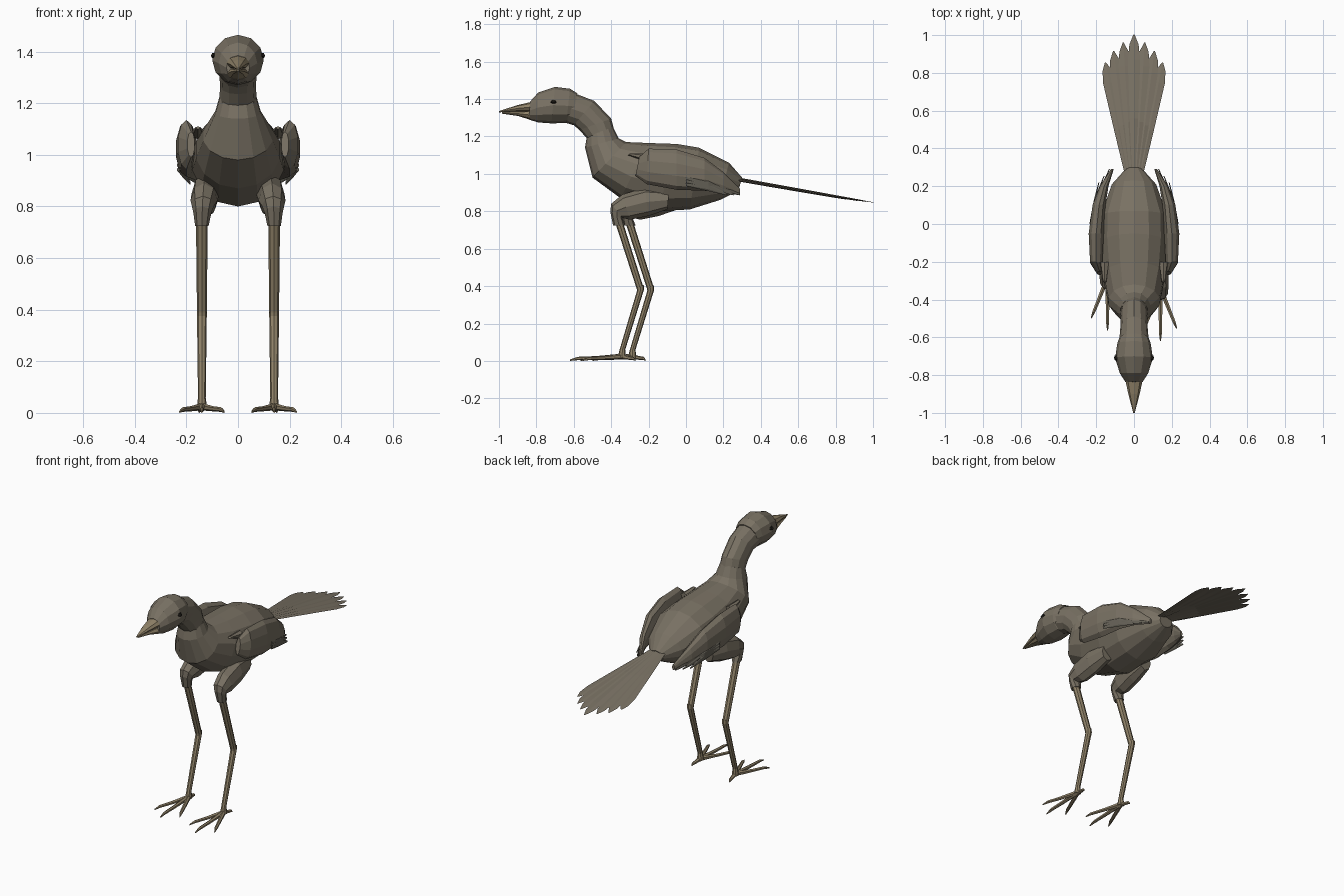
import bpy, bmesh
from math import sin, cos, pi, radians
from mathutils import Matrix, Vector


def material(name, rgb):
    m = bpy.data.materials.new(name)
    m.diffuse_color = (*rgb, 1)
    return m


PLUMAGE = material("plumage", (0.19, 0.165, 0.125))
DARK = material("dark_feather", (0.13, 0.12, 0.095))
HORN = material("horn", (0.28, 0.225, 0.14))
BLACK = material("black", (0.015, 0.013, 0.01))


def loft(name, rings, mat, n=12, x=0, side=1, matrix=Matrix()):
    """Capped skin over rings: (y, z) of one edge, (y, z) of the other, half width, x offset."""
    bm = bmesh.new()
    loops = []
    for y1, z1, y2, z2, w, *dx in rings:
        cx = x + (dx[0] if dx else 0)
        loop = []
        for i in range(n):
            a = 2 * pi * i / n
            t = (1 - cos(a)) / 2
            p = matrix @ Vector((cx + w * sin(a), y1 + (y2 - y1) * t, z1 + (z2 - z1) * t))
            loop.append(bm.verts.new((p.x * side, p.y, p.z)))
        loops.append(loop)
    for a, b in zip(loops, loops[1:]):
        for i in range(n):
            j = (i + 1) % n
            bm.faces.new((a[i], a[j], b[j], b[i]))
    bm.faces.new(loops[0])
    bm.faces.new(loops[-1])
    bmesh.ops.recalc_face_normals(bm, faces=bm.faces)
    me = bpy.data.meshes.new(name)
    bm.to_mesh(me)
    bm.free()
    me.materials.append(mat)
    ob = bpy.data.objects.new(name, me)
    bpy.context.collection.objects.link(ob)
    return ob


# Body, neck and head
loft("body", [(-.53, 1.20, -.39, 1.25, .072), (-.54, 1.14, -.36, 1.19, .09),
              (-.50, .98, -.32, 1.17, .138), (-.35, .87, -.20, 1.165, .167),
              (-.15, .80, -.05, 1.16, .182), (.02, .81, .07, 1.14, .178),
              (.18, .86, .23, 1.06, .12), (.28, .91, .30, .98, .045)], PLUMAGE, 14)
loft("neck", [(-.53, 1.19, -.38, 1.22, .072), (-.57, 1.235, -.40, 1.295, .07),
              (-.60, 1.26, -.49, 1.39, .072), (-.65, 1.275, -.58, 1.425, .078)], PLUMAGE)
loft("head", [(-.61, 1.29, -.58, 1.43, .075), (-.64, 1.272, -.62, 1.455, .088),
              (-.72, 1.27, -.70, 1.465, .1), (-.79, 1.275, -.79, 1.435, .075),
              (-.84, 1.29, -.835, 1.385, .045)], PLUMAGE)

# Bill in two halves
loft("upper_bill", [(-.835, 1.33, -.835, 1.383, .044), (-.90, 1.333, -.90, 1.368, .03),
                    (-1.0, 1.329, -1.0, 1.336, .004)], HORN, 8)
loft("lower_bill", [(-.835, 1.29, -.835, 1.34, .042), (-.90, 1.31, -.90, 1.335, .026),
                    (-.985, 1.322, -.985, 1.33, .004)], HORN, 8)

# Tail fan: flat feathers fanned out and sloping down
for k in range(-3, 4):
    length = .755 - .042 * abs(k) if abs(k) < 3 else .615
    m = (Matrix.Translation((.012 * k, .26, .978 - .003 * abs(k)))
         @ Matrix.Rotation(radians(-10), 4, 'X') @ Matrix.Rotation(radians(-3.6 * k), 4, 'Z'))
    loft("tail_feather", [(0, -.006, 0, .006, .012), (length * .4, -.005, length * .4, .005, .023),
                          (length * .82, -.003, length * .82, .003, .033),
                          (length * .93, -.002, length * .93, .002, .024),
                          (length, -.001, length, .001, .003)], PLUMAGE, 4, matrix=m)

# Paired parts; the right leg stands slightly ahead of the left
for s, step in ((1, 0), (-1, .055)):
    loft("eye", [(-.715, 1.376, -.70, 1.376, .006), (-.725, 1.383, -.692, 1.383, .012),
                 (-.715, 1.395, -.70, 1.395, .006)], BLACK, 8, .094, s)

    # Folded wing and its flight feathers
    loft("wing", [(-.27, .99, -.25, 1.09, .015, .182), (-.21, .945, -.20, 1.135, .034, .2),
                  (-.05, .915, -.05, 1.13, .042, .2), (.10, .91, .10, 1.085, .036, .185),
                  (.20, .90, .20, 1.01, .024, .158), (.29, .885, .29, .92, .008, .115)],
         PLUMAGE, 10, 0, s)
    loft("shoulder", [(-.31, 1.10, -.30, 1.11, .01), (-.20, 1.06, -.20, 1.11, .025)],
         PLUMAGE, 6, .155, s)
    for k in range(3):
        d = .035 * k
        loft("flight_feather", [(0, .97 - d / 2, 0, .985 - d / 2, .005, .232),
                                (.12, .925 - d / 4, .12, .965 - d / 4, .005, .21),
                                (.29 - d, .885, .29 - d, .895, .003, .13 + d * .8)],
             DARK, 6, 0, s)

    # Thigh, shank and lower leg
    move = Matrix.Translation((0, step, 0))
    loft("thigh", [(-.10, .81, -.09, .91, .04, .12), (-.20, .775, -.22, .925, .055, .125),
                   (-.30, .755, -.34, .89, .052, .132), (-.34, .765, -.40, .84, .043, .136),
                   (-.335, .75, -.405, .80, .035, .138), (-.325, .725, -.39, .725, .026, .14)],
         PLUMAGE, 8, 0, s, move)
    loft("shank", [(-.385, .76, -.34, .75, .023), (-.265, .39, -.225, .385, .019)],
         HORN, 8, .14, s, move)
    loft("lower_leg", [(-.225, .405, -.265, .395, .019), (-.225, .38, -.262, .375, .019),
                       (-.325, .06, -.355, .06, .015), (-.32, .015, -.365, .02, .02)],
         HORN, 8, .14, s, move)

    # Three front toes and a hind toe
    for angle, length in ((0, .28), (22, .23), (-22, .23), (172, .07)):
        m = move @ Matrix.Translation((.14, -.34, 0)) @ Matrix.Rotation(radians(angle), 4, 'Z')
        loft("toe", [(.01, .01, .01, .04, .014), (-length * .5, .006, -length * .5, .026, .011),
                     (-length * .85, .004, -length * .85, .022, .009),
                     (-length, 0, -length, .008, .003)], HORN, 6, 0, s, m)
